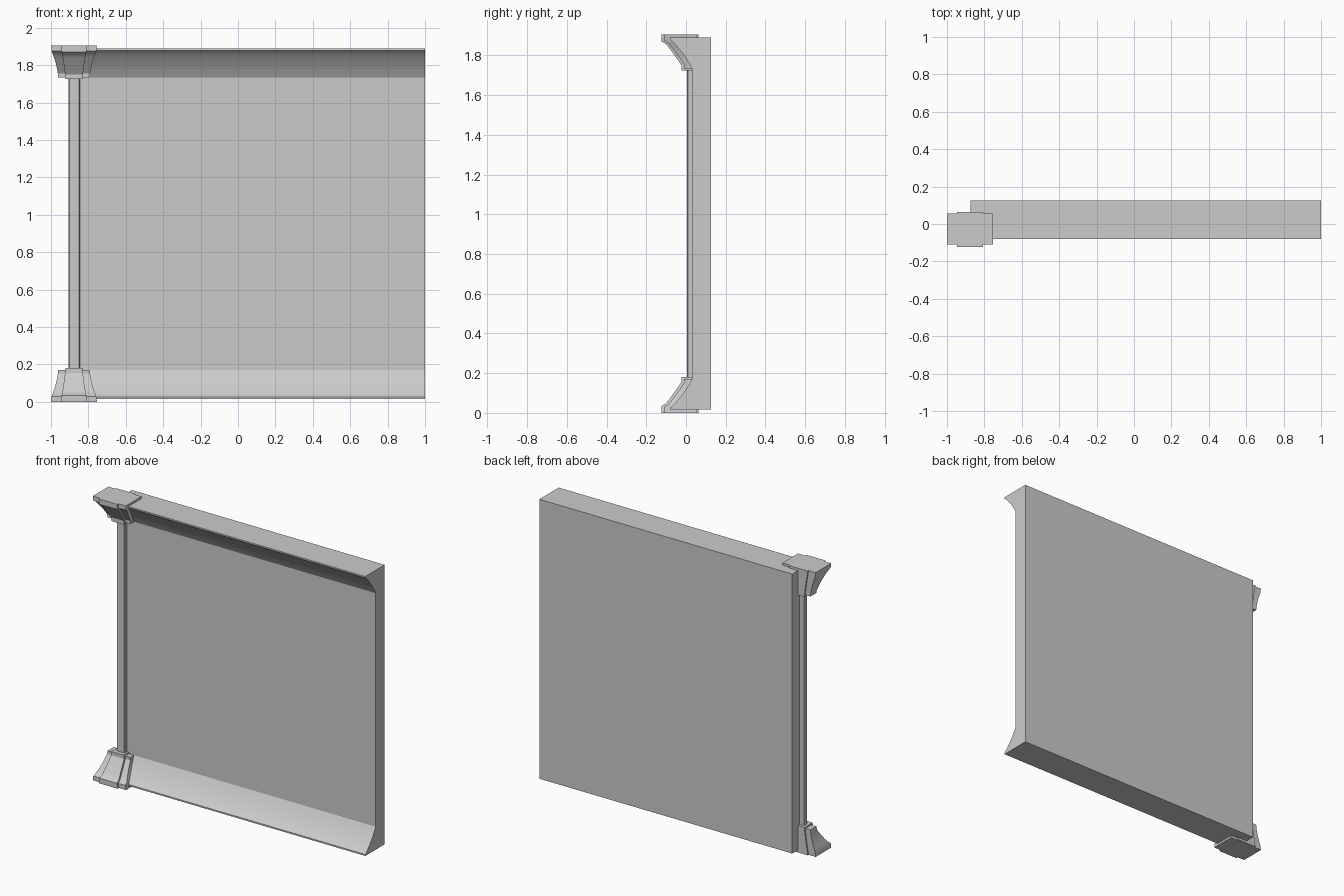
import bpy, bmesh

cube = bpy.data.objects.get("Cube")
if cube:
    bpy.data.objects.remove(cube, do_unlink=True)

stone = bpy.data.materials.new("grey stone")
stone.use_nodes = True
stone.diffuse_color = (0.6, 0.6, 0.6, 1)
stone.node_tree.nodes["Principled BSDF"].inputs["Base Color"].default_value = (0.6, 0.6, 0.6, 1)

HEIGHT = 1.905
COLUMN_X = -0.877


def loft(name, rings):
    """Skin a stack of equal-length point rings and cap both ends."""
    bm = bmesh.new()
    loops = [[bm.verts.new(p) for p in ring] for ring in rings]
    n = len(loops[0])
    for a, b in zip(loops, loops[1:]):
        for i in range(n):
            j = (i + 1) % n
            bm.faces.new((a[i], a[j], b[j], b[i]))
    bm.faces.new(loops[0])
    bm.faces.new(loops[-1])
    bmesh.ops.recalc_face_normals(bm, faces=bm.faces)
    mesh = bpy.data.meshes.new(name)
    bm.to_mesh(mesh)
    bm.free()
    obj = bpy.data.objects.new(name, mesh)
    bpy.context.collection.objects.link(obj)
    mesh.materials.append(stone)
    bpy.ops.object.select_all(action="DESELECT")
    obj.select_set(True)
    bpy.context.view_layer.objects.active = obj
    bpy.ops.object.shade_smooth_by_angle(angle=0.5)
    return obj


def curve(a, c, b, steps=6):
    """Points along a quadratic curve from a to b."""
    pts = []
    for i in range(steps + 1):
        t = i / steps
        pts.append(tuple((1 - t) ** 2 * p + 2 * t * (1 - t) * q + t * t * r
                         for p, q, r in zip(a, c, b)))
    return pts


def block(name, sections):
    """Stack of rectangles: height, half width, front y, back y."""
    rings = [[(COLUMN_X - w, f, z), (COLUMN_X + w, f, z),
              (COLUMN_X + w, b, z), (COLUMN_X - w, b, z)] for z, w, f, b in sections]
    return loft(name, rings)


# Wall slab with coved top and bottom edges
cove = [(-0.08, 0.016), (-0.08, 0.026)] + curve((-0.076, 0.028), (-0.015, 0.085), (0.03, 0.17))
profile = [(0.125, 0.016)] + cove
profile += [(y, HEIGHT - z) for y, z in reversed(profile)]
loft("wall_panel", [[(x, y, z) for y, z in profile] for x in (-0.875, 1.0)])

# Slim shaft with chamfered front edges
shaft = [(-0.905, 0.045), (-0.905, 0.011), (-0.9, 0.005),
         (-0.85, 0.005), (-0.844, 0.011), (-0.844, 0.045)]
loft("column_shaft", [[(x, y, z) for x, y in shaft] for z in (0.1, HEIGHT - 0.1)])

# Flared base and capital, mirrored about mid height
flare = [(0.0, 0.123, -0.11, 0.055), (0.03, 0.119, -0.11, 0.055)]
flare += curve((0.042, 0.115, -0.09, 0.055), (0.09, 0.095, -0.05, 0.055), (0.15, 0.086, -0.01, 0.055))
flare += [(0.17, 0.084, -0.01, 0.055)]
rib = [(0.0, 0.07, -0.123, 0.064), (0.035, 0.066, -0.123, 0.064)]
rib += curve((0.048, 0.063, -0.1, 0.064), (0.1, 0.054, -0.06, 0.064), (0.155, 0.048, -0.023, 0.064))
rib += [(0.18, 0.046, -0.023, 0.064)]

for part, sections in (("flare", flare), ("centre_rib", rib)):
    block("base_" + part, sections)
    block("capital_" + part, [(HEIGHT - z, w, f, b) for z, w, f, b in sections])
